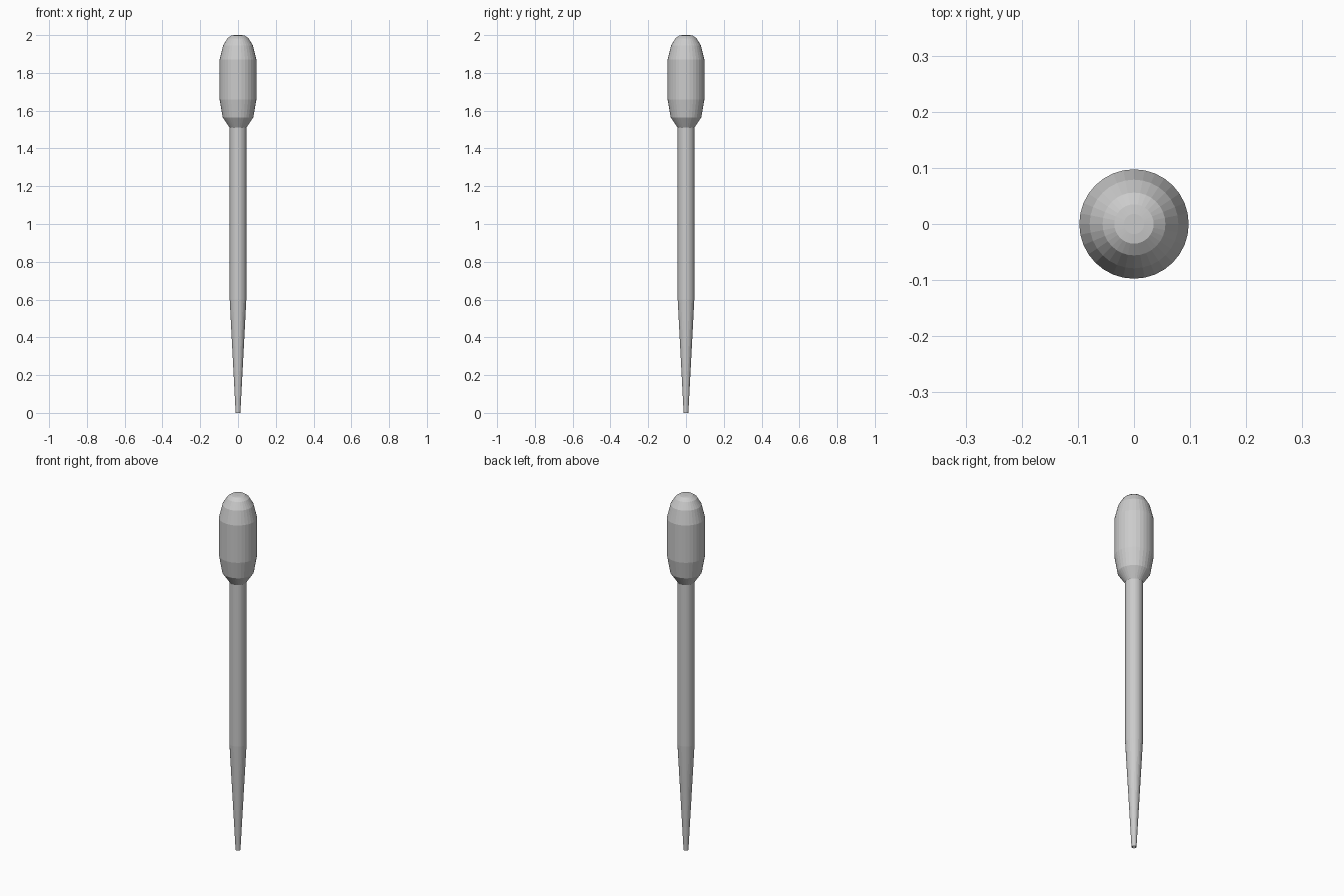
import bpy
import bmesh
from math import cos, sin, tau

if "Cube" in bpy.data.objects:
    bpy.data.objects.remove(bpy.data.objects["Cube"])

SIDES = 32


def lathe(name, profile, cap_start=False, cap_end=False):
    """Revolve (radius, z) points, listed bottom to top, around z."""
    bm = bmesh.new()
    rings = [[bm.verts.new((r * cos(tau * i / SIDES), r * sin(tau * i / SIDES), z))
              for i in range(SIDES)] for r, z in profile]
    for low, high in zip(rings, rings[1:]):
        for i in range(SIDES):
            j = (i + 1) % SIDES
            bm.faces.new((low[i], low[j], high[j], high[i]))
    if cap_start:
        bm.faces.new(rings[0][::-1])
    if cap_end:
        bm.faces.new(rings[-1])
    mesh = bpy.data.meshes.new(name)
    bm.to_mesh(mesh)
    bm.free()
    obj = bpy.data.objects.new(name, mesh)
    bpy.context.collection.objects.link(obj)
    return obj


# Straight tube narrowing to a tip with a shallow bore
lathe("dropper_stem", [(0.007, 0.04), (0.008, 0.0), (0.0125, 0.0),
                       (0.044, 0.6), (0.044, 1.51)], cap_start=True)

# Squeeze bulb with a faceted domed top
lathe("squeeze_bulb", [(0.044, 1.51), (0.081, 1.565), (0.0975, 1.66),
                       (0.0975, 1.87), (0.079, 1.945), (0.056, 1.983),
                       (0.035, 1.998), (0.018, 2.0)], cap_end=True)
